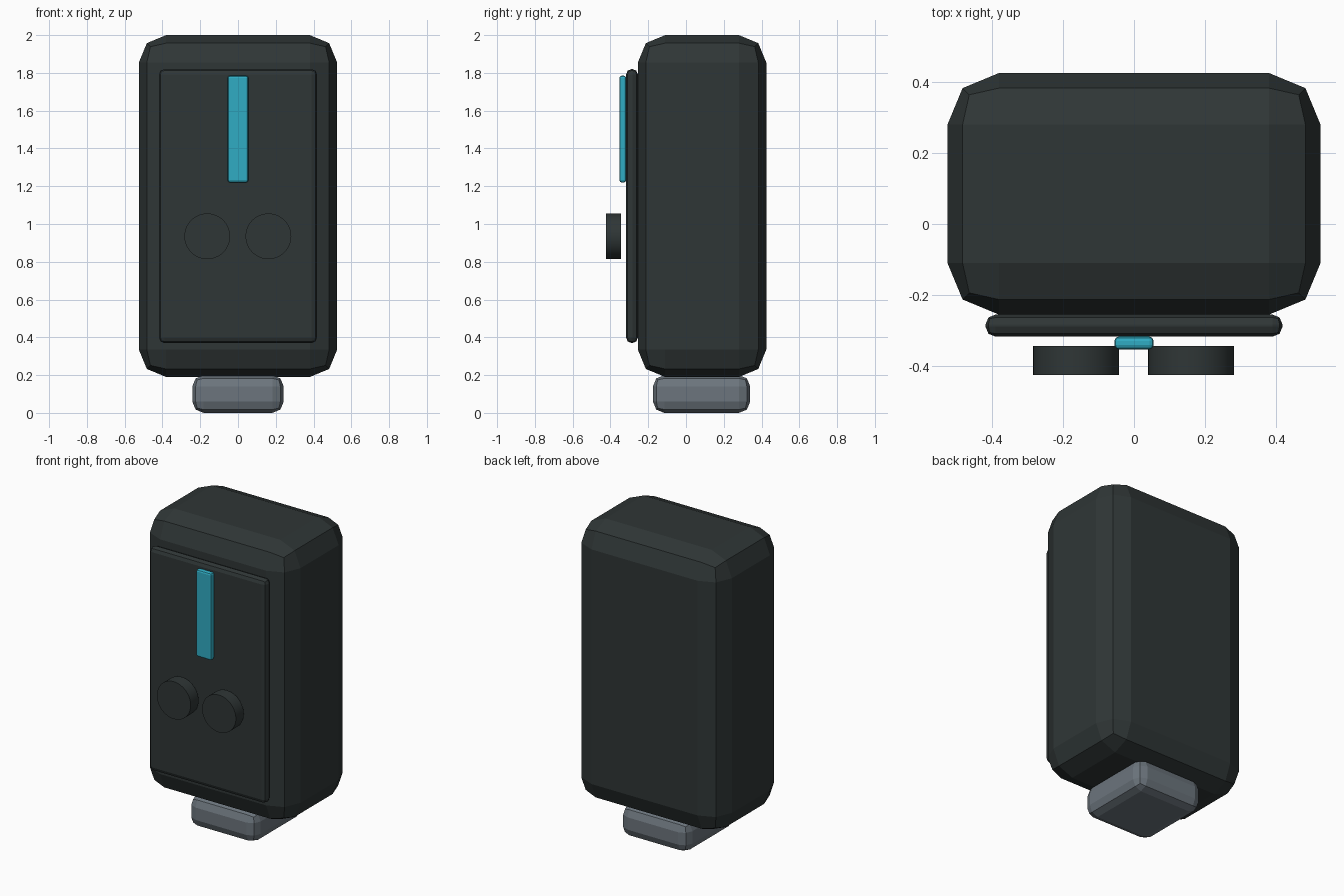
import bpy
from mathutils import Vector
from math import radians

cube = bpy.data.objects.get("Cube")
if cube:
    bpy.data.objects.remove(cube, do_unlink=True)


def material(name, rgb):
    lin = [((c / 255 + 0.055) / 1.055) ** 2.4 for c in rgb]
    m = bpy.data.materials.new(name)
    m.use_nodes = True
    m.diffuse_color = (*lin, 1)
    m.node_tree.nodes["Principled BSDF"].inputs["Base Color"].default_value = (*lin, 1)
    return m


charcoal = material("charcoal", (47, 54, 54))
grey = material("steel grey", (108, 117, 125))
cyan = material("cyan", (48, 172, 195))


def rounded_box(name, low, high, bevel, mat):
    """Box between two corners with a two-step bevel on every edge."""
    low, high = Vector(low), Vector(high)
    bpy.ops.mesh.primitive_cube_add(size=1, location=(low + high) / 2)
    ob = bpy.context.object
    ob.name = name
    ob.scale = high - low
    bpy.ops.object.transform_apply(location=False, rotation=False, scale=True)
    mod = ob.modifiers.new("rounding", "BEVEL")
    mod.width, mod.segments = bevel, 2
    ob.data.materials.append(mat)


# Main housing, front panel, light strip and foot
rounded_box("housing", (-0.525, -0.255, 0.19), (0.525, 0.425, 2.0), 0.145, charcoal)
rounded_box("front_panel", (-0.418, -0.317, 0.37), (0.418, -0.255, 1.82), 0.028, charcoal)
rounded_box("light_strip", (-0.055, -0.353, 1.22), (0.055, -0.317, 1.785), 0.012, cyan)
rounded_box("foot", (-0.242, -0.175, 0), (0.242, 0.34, 0.2), 0.06, grey)

# Pair of round knobs standing just clear of the panel
for side, x in (("right", -0.163), ("left", 0.161)):
    bpy.ops.mesh.primitive_cylinder_add(vertices=48, radius=0.121, depth=0.081,
                                        location=(x, -0.384, 0.935),
                                        rotation=(radians(90), 0, 0))
    knob = bpy.context.object
    knob.name = "knob_" + side
    knob.data.materials.append(charcoal)
    bpy.ops.object.shade_smooth_by_angle(angle=radians(30))
